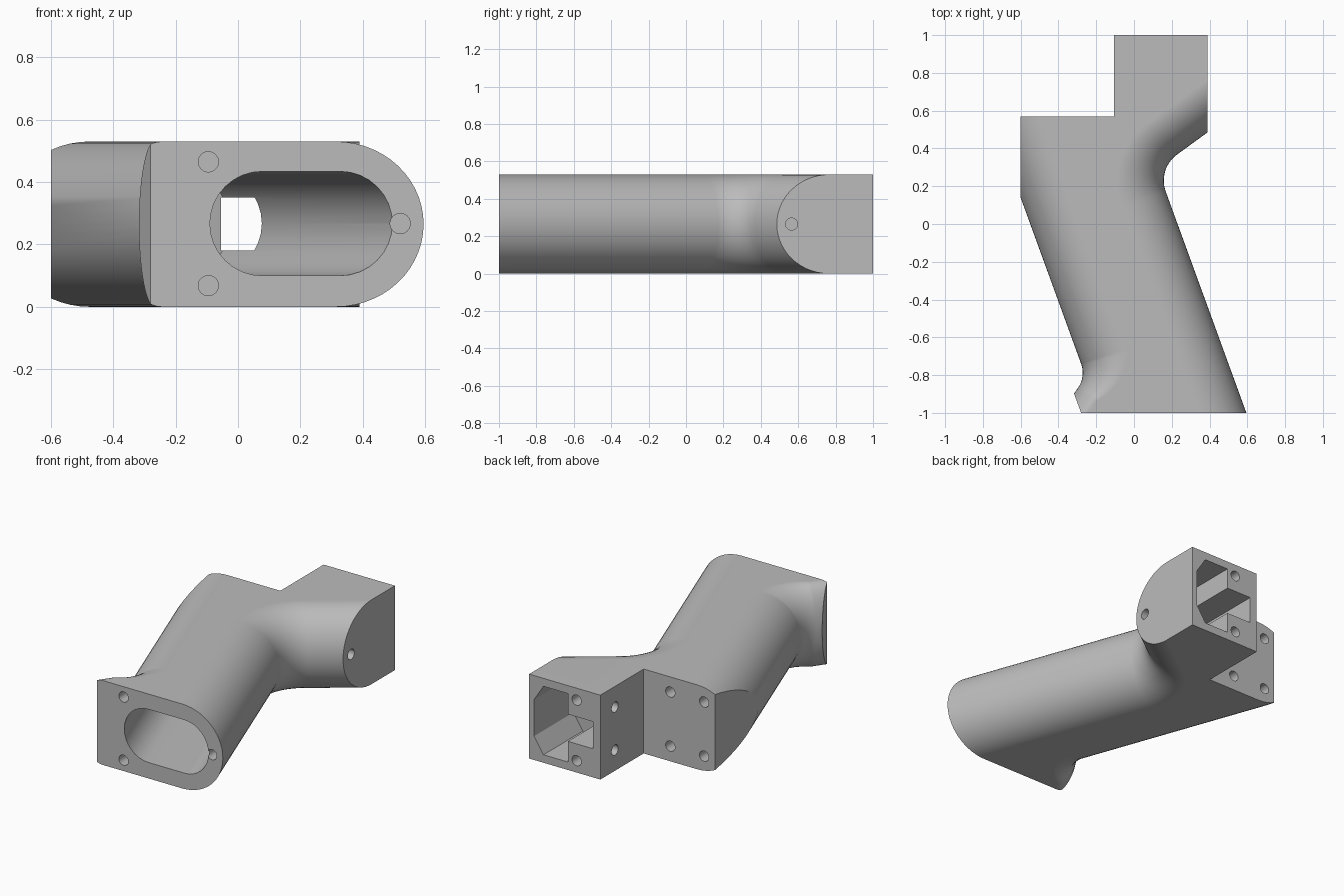
import bpy, bmesh
from math import sin, cos, pi, radians
from mathutils import Vector

cube = bpy.data.objects.get("Cube")
if cube:
    bpy.data.objects.remove(cube, do_unlink=True)

R = 0.265        # half thickness, also the edge rounding radius
LEAN = 0.364     # sideways lean of the grip per unit of y

grey = bpy.data.materials.new("matte grey")
grey.use_nodes = True
grey.diffuse_color = (0.5, 0.5, 0.5, 1)
bsdf = next(n for n in grey.node_tree.nodes if n.type == "BSDF_PRINCIPLED")
bsdf.inputs["Base Color"].default_value = (0.5, 0.5, 0.5, 1)


def loft(name, rings):
    """Closed solid through a list of rings with equal point counts."""
    bm = bmesh.new()
    loops = [[bm.verts.new(p) for p in ring] for ring in rings]
    n = len(loops[0])
    for a, b in zip(loops, loops[1:]):
        for i in range(n):
            j = (i + 1) % n
            bm.faces.new((a[i], a[j], b[j], b[i]))
    bm.faces.new(loops[0][::-1])
    bm.faces.new(loops[-1])
    bmesh.ops.recalc_face_normals(bm, faces=bm.faces)
    mesh = bpy.data.meshes.new(name)
    bm.to_mesh(mesh)
    bm.free()
    mesh.materials.append(grey)
    obj = bpy.data.objects.new(name, mesh)
    bpy.context.collection.objects.link(obj)
    return obj


def combine(target, cutter, operation):
    cutter.hide_render = True
    mod = target.modifiers.new(operation, "BOOLEAN")
    mod.operation, mod.solver, mod.object = operation, "EXACT", cutter
    bpy.context.view_layer.objects.active = target
    bpy.ops.object.modifier_apply(modifier=mod.name)
    bpy.data.objects.remove(cutter, do_unlink=True)


def arc(start, radius, a0, a1, s0, s1, steps=14):
    """Rail points (position, heading, inset scale) turning right from a0 to a1."""
    def left(a):
        return Vector((-sin(radians(a)), cos(radians(a))))
    centre = Vector(start) - left(a0) * radius
    out = []
    for i in range(steps + 1):
        t = i / steps
        a = a0 + (a1 - a0) * t
        out.append((centre + left(a) * radius, a, s0 + (s1 - s0) * t))
    return out


def extend(rail, length):
    p, a, s = rail[-1]
    rail.append((p + Vector((cos(radians(a)), sin(radians(a)))) * length, a, s))


# Outline rails: grip back with the web curve, then grip front with the flared toe
web = arc((0.168, 0.172), 0.17, 110, 36, 1, 0.86)
extend(web, 0.6)
toe = arc((-0.28, -0.74), 0.14, -70, -125, 1, 0.45)
extend(toe, 0.4)
rail = [(Vector((0.595 + LEAN * 0.3, -1.3)), 110, 1)] + web
rail += [(Vector((0.95, 1.4)), 0, 0), (Vector((-0.28 - LEAN * 2.14, 1.4)), -70, 1)] + toe

# Rounded body: the outline shrinks along a half circle towards both sides
levels = []
STEPS = 28
for k in range(STEPS + 1):
    t = -pi / 2 + pi * k / STEPS
    inset = R * (1 - cos(t))
    levels.append([(p.x - sin(radians(a)) * inset * s,
                    p.y + cos(radians(a)) * inset * s,
                    R + R * sin(t)) for p, a, s in rail])
body = loft("grip_body", levels)

# Flat trimmed ends and mounting step
trim = [(-0.28, -1), (0.7, -1), (0.7, 0), (0.39, 0.2), (0.39, 1), (-0.105, 1),
        (-0.105, 0.57), (-0.6, 0.57), (-0.6, -0.13)]
combine(body, loft("trim", [[(x, y, z) for x, y in trim] for z in (-0.2, 0.8)]), "INTERSECT")

# Slanted grip pocket with a stadium section and a square end
mouth = []
for cx, start in ((0.328, -90), (0.077, 90)):
    for i in range(17):
        a = radians(start + 180 * i / 16)
        mouth.append((cx + 0.167 * cos(a), 0.267 + 0.167 * sin(a)))


def pocket_ring(depth):
    ring = []
    for x, z in mouth:
        y = -1.1 if depth == 0 else (0.448 - LEAN * LEAN + LEAN * x) / (1 + LEAN * LEAN)
        ring.append((x - LEAN * (y + 1), y, z))
    return ring


combine(body, loft("grip_pocket", [pocket_ring(0), pocket_ring(1)]), "DIFFERENCE")


# Rear socket and the slot that runs through to the pocket
def cut_along_y(name, profile, y0, y1):
    combine(body, loft(name, [[(x, y, z) for x, z in profile] for y in (y0, y1)]), "DIFFERENCE")


cut_along_y("through_slot", [(-0.055, 0.18), (0.08, 0.18), (0.08, 0.35), (-0.055, 0.35)], 0.15, 1.1)
cut_along_y("rear_socket", [(-0.055, 0.18), (0.12, 0.18), (0.12, 0.05), (0.29, 0.05),
                            (0.355, 0.15), (0.355, 0.38), (0.29, 0.48), (0.12, 0.48),
                            (0.12, 0.35), (-0.055, 0.35)], 0.61, 1.1)


# Screw holes, each drilled along the inward direction
def drill(point, direction, depth=0.1, radius=0.023):
    d = Vector(direction)
    u, v = d.orthogonal(), d.cross(d.orthogonal())
    ends = []
    for along in (-0.05, depth):
        c = Vector(point) + d * along
        ends.append([c + (u * cos(i * pi / 10) + v * sin(i * pi / 10)) * radius
                     for i in range(20)])
    combine(body, loft("screw_hole", ends), "DIFFERENCE")


for x, z in ((-0.095, 0.465), (-0.095, 0.068), (0.52, 0.267)):
    drill((x, -1, z), (0, 1, 0))
for side in (-1, 1):
    for x in (-0.29, -0.525):
        drill((x, 0.57, R + side * 0.17), (0, -1, 0))
    drill((0.06, 1, R + side * 0.19), (0, -1, 0))
    drill((-0.105, 0.855, R + side * 0.135), (1, 0, 0))
drill((0.39, 0.565, R), (-1, 0, 0))

# Smooth rounded sides, crisp machined edges
bpy.ops.object.select_all(action="DESELECT")
body.select_set(True)
bpy.context.view_layer.objects.active = body
bpy.ops.object.shade_smooth_by_angle(angle=radians(25))
weighted = body.modifiers.new("even_shading", "WEIGHTED_NORMAL")
weighted.keep_sharp = True
